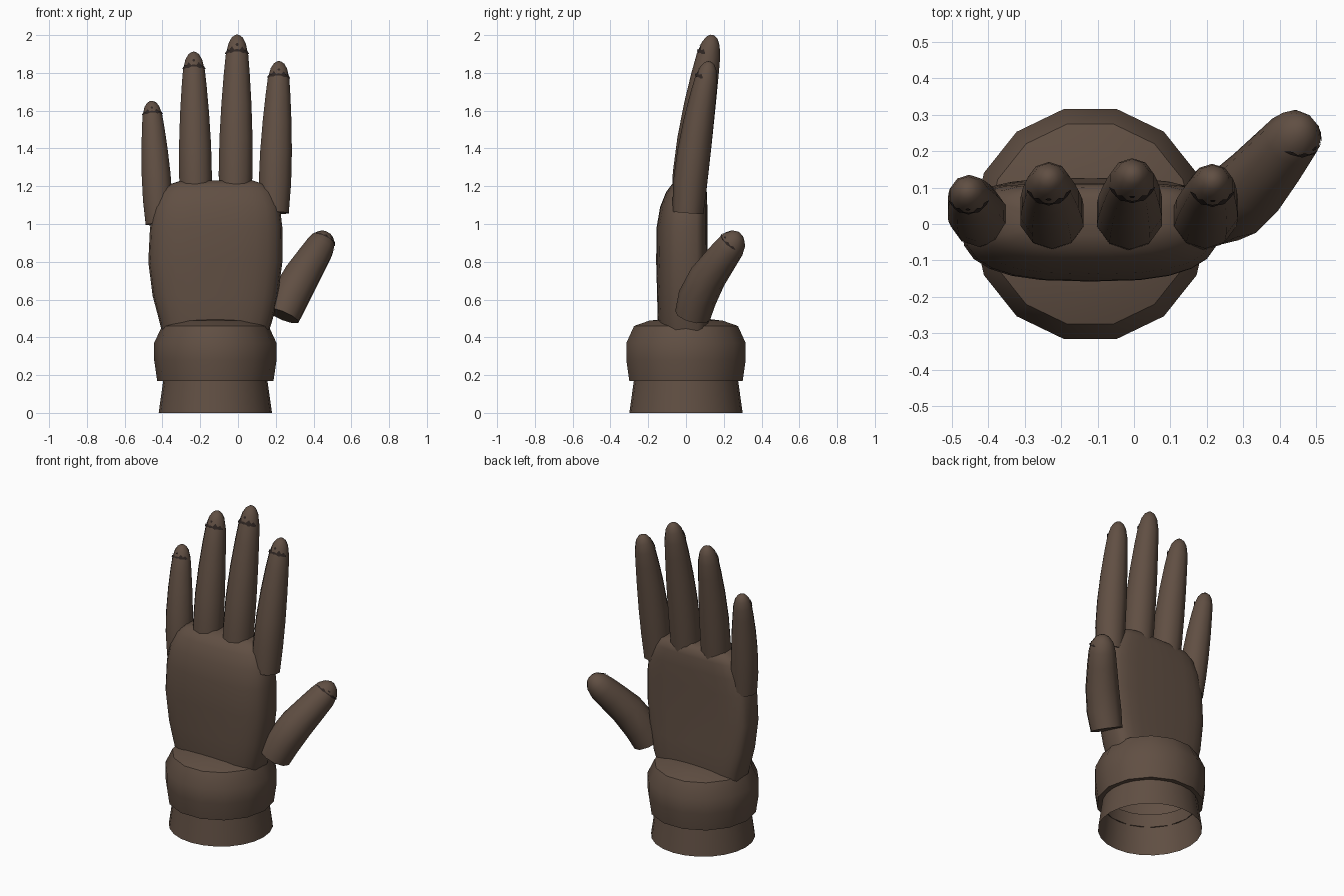
import bpy, bmesh, math
from mathutils import Vector

if "Cube" in bpy.data.objects:
    bpy.data.objects.remove(bpy.data.objects["Cube"])


def material(name, rgb):
    m = bpy.data.materials.new(name)
    m.diffuse_color = (*rgb, 1)
    m.use_nodes = True
    m.node_tree.nodes["Principled BSDF"].inputs["Base Color"].default_value = m.diffuse_color
    return m


BROWN = material("brown", (0.118, 0.078, 0.056))
DARK = material("dark nail", (0.028, 0.019, 0.016))
SIDES = 10


def make(name, verts, faces, mat, angle=45):
    me = bpy.data.meshes.new(name)
    me.from_pydata(verts, [], faces)
    me.materials.append(mat)
    me.shade_smooth()
    me.set_sharp_from_angle(angle=math.radians(angle))
    ob = bpy.data.objects.new(name, me)
    bpy.context.collection.objects.link(ob)
    return ob


def loft(name, rings, mat, cap_start=False, cap_end=False):
    n = len(rings[0])
    verts = [p for r in rings for p in r]
    faces = [(i * n + j, i * n + (j + 1) % n, (i + 1) * n + (j + 1) % n, (i + 1) * n + j)
             for i in range(len(rings) - 1) for j in range(n)]
    if cap_start:
        faces.append(tuple(range(n))[::-1])
    if cap_end:
        faces.append(tuple(range(len(verts) - n, len(verts))))
    return make(name, verts, faces, mat)


def circle(r, z, n=14, cx=-0.12):
    return [Vector((cx + r * math.cos(2 * math.pi * i / n), r * math.sin(2 * math.pi * i / n), z))
            for i in range(n)]


def tube_rings(path, radii, front):
    """Rings square to a path; angle zero points to the front direction."""
    rings = []
    for i, c in enumerate(path):
        t = (path[min(i + 1, len(path) - 1)] - path[max(i - 1, 0)]).normalized()
        f = (front - t * front.dot(t)).normalized()
        s = t.cross(f)
        rings.append([c + (f * math.cos(a) + s * math.sin(a)) * radii[i]
                      for a in (2 * math.pi * k / SIDES for k in range(SIDES))])
    return rings


def nail(name, rings, ts, t_nail, lift=0.005):
    """Thin broken crescent plate laid on the front of a fingertip, with a dot above."""
    def surf(t, a):
        t = min(max(t, 0), 0.999)
        i = max(k for k in range(len(ts) - 1) if ts[k] <= t)
        w = (t - ts[i]) / (ts[i + 1] - ts[i])
        u = (a / (2 * math.pi) * SIDES) % SIDES
        j, v = int(u), u - int(u)
        k = (j + 1) % SIDES
        row = [rings[m][j % SIDES].lerp(rings[m][k], v) for m in (i, i + 1)]
        c = [sum(rings[m], Vector()) / SIDES for m in (i, i + 1)]
        p = row[0].lerp(row[1], w)
        return p + (p - c[0].lerp(c[1], w)).normalized() * lift
    verts, faces = [], []
    widths = (0.004, 0.022, 0.010, 0.030, 0.008, 0.012, 0.008, 0.030, 0.010, 0.022, 0.004)
    for k, w in enumerate(widths):
        a = math.radians(-72 + 144 * k / (len(widths) - 1))
        t = t_nail + 0.012 * math.cos(a)
        verts += [surf(t - w / 3, a), surf(t + w, a)]
    for k in range(len(widths) - 1):
        faces.append((2 * k, 2 * k + 2, 2 * k + 3, 2 * k + 1))
    b = len(verts)
    verts += [surf(t_nail + 0.05 + 0.009 * math.sin(q), 0.16 * math.cos(q))
              for q in (math.pi / 3 * k for k in range(6))]
    faces.append(tuple(range(b, b + 6)))
    make(name, verts, faces, DARK)


# sleeve: open tapered shell
loft("sleeve", [circle(0.30, 0, 24), circle(0.276, 0.17, 24), circle(0.265, 0.25, 24)], BROWN)

# cuff: bulging band with a closed dome under the palm
cuff = ((0.275, 0.172), (0.308, 0.17), (0.324, 0.28), (0.324, 0.37),
        (0.282, 0.46), (0.20, 0.488), (0.10, 0.50))
loft("cuff", [circle(r, z) for r, z in cuff], BROWN, cap_end=True)

# palm: rows are z, left, right, front, back
palm = ((0.42, -0.40, 0.16, -0.14, 0.12), (0.50, -0.42, 0.185, -0.15, 0.125),
        (0.62, -0.452, 0.212, -0.153, 0.12), (0.80, -0.475, 0.235, -0.158, 0.115),
        (0.98, -0.466, 0.235, -0.156, 0.113), (1.09, -0.445, 0.222, -0.137, 0.113),
        (1.17, -0.405, 0.185, -0.105, 0.11), (1.21, -0.36, 0.14, -0.075, 0.10),
        (1.23, -0.30, 0.08, -0.03, 0.07))


def palm_ring(z, x0, x1, yf, yb, n=24):
    ring = []
    for i in range(n):
        a = 2 * math.pi * i / n
        c, s = math.cos(a), math.sin(a)
        ex = 0.72 if s < 0 else 0.5
        x = math.copysign(abs(c) ** ex, c)
        y = abs(s) ** ex * (yf if s < 0 else yb)
        ring.append(Vector(((x0 + x1) / 2 + x * (x1 - x0) / 2, y, z)))
    return ring


loft("palm", [palm_ring(*row) for row in palm], BROWN, True, True)

# fingers: base x, base z, tip x, tip y, tip z, radius
TS = (0, 0.2, 0.4, 0.6, 0.77, 0.88, 0.95, 0.985, 1)
SHAPE = (0.92, 1.0, 0.98, 0.89, 0.77, 0.67, 0.51, 0.32, 0.12)
fingers = {"index_finger": (0.190, 1.06, 0.218, 0.125, 1.86, 0.090),
           "middle_finger": (-0.015, 1.08, -0.004, 0.140, 2.00, 0.094),
           "ring_finger": (-0.222, 1.08, -0.235, 0.130, 1.91, 0.091),
           "little_finger": (-0.417, 1.00, -0.458, 0.095, 1.65, 0.082)}
for name, (bx, bz, tx, ty, tz, r) in fingers.items():
    path = [Vector((bx + (tx - bx) * t, 0.01 + (ty - 0.01) * t ** 1.4, bz + (tz - bz) * t)) for t in TS]
    rings = tube_rings(path, [r * s for s in SHAPE], Vector((0, -1, 0)))
    loft(name, rings, BROWN, True, True)
    nail(name + "_nail", rings, TS, 0.885)

# thumb: bent tube reaching out and back
thumb = [Vector(p) for p in ((0.235, 0.035, 0.515), (0.275, 0.06, 0.61), (0.335, 0.115, 0.72),
                             (0.395, 0.185, 0.815), (0.432, 0.23, 0.875), (0.452, 0.255, 0.915),
                             (0.464, 0.270, 0.941), (0.470, 0.277, 0.952))]
TT = (0, 0.2, 0.42, 0.64, 0.78, 0.90, 0.97, 1)
rings = tube_rings(thumb, (0.095, 0.103, 0.099, 0.088, 0.080, 0.067, 0.042, 0.015),
                   Vector((0.55, -0.83, 0)))
loft("thumb", rings, BROWN, True, True)
nail("thumb_nail", rings, TT, 0.86)
